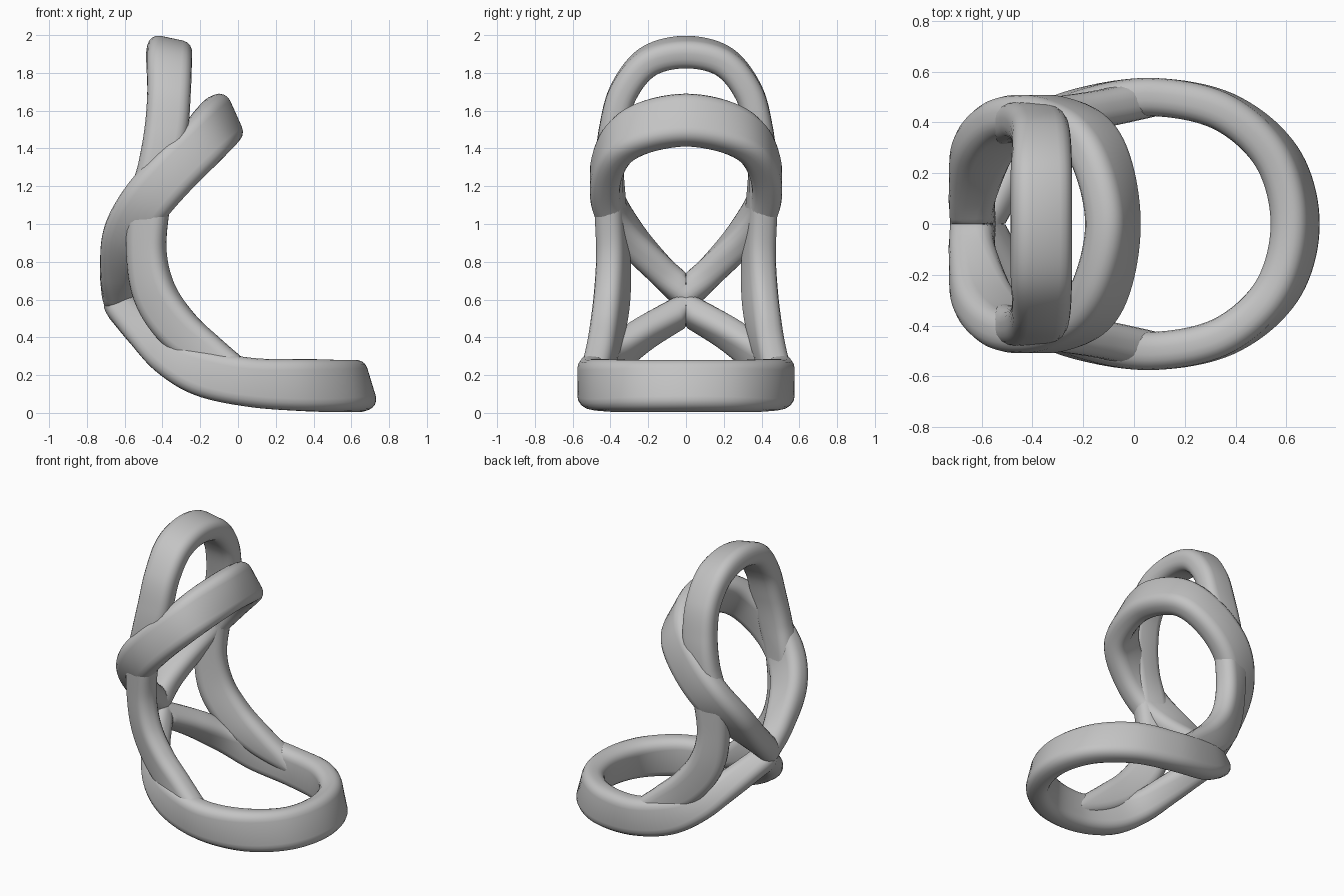
import bpy
import bmesh
from math import cos, sin, pi, radians
from mathutils import Vector

old = bpy.data.objects.get("Cube")
if old:
    bpy.data.objects.remove(old, do_unlink=True)

STEPS = 10      # rings between two path stations
CORNER = 5      # points around each rounded corner

grey = bpy.data.materials.new("plain_grey")
grey.use_nodes = True
shade = (0.55, 0.55, 0.55, 1)
grey.diffuse_color = shade
grey.node_tree.nodes["Principled BSDF"].inputs["Base Color"].default_value = shade


def station(x, y, z, tilt, width, lean=0):
    """Centre of the band, angle of its wide axis in xz, width, sideways lean."""
    return (x, y, z, tilt, width, lean)


def mirrored(s):
    return (s[0], -s[1], s[2], s[3], s[4], -s[5])


def smooth_path(stations):
    """Catmull-Rom through the stations, level across the mirror plane at the start."""
    last = [2 * a - b for a, b in zip(stations[-1], stations[-2])]
    pts = [mirrored(stations[1])] + stations + [last]
    path = []
    for i in range(1, len(pts) - 2):
        for k in range(STEPS):
            t = k / STEPS
            path.append([b + t * (c - a + t * (2*a - 5*b + 4*c - d + t * (3*b - a - 3*c + d))) / 2
                         for a, b, c, d in zip(*pts[i - 1:i + 3])])
    path.append(list(stations[-1]))
    return path


def rounded_section(width, thick):
    """Rounded rectangle: first coordinate along the wide axis."""
    r = thick * 0.4
    out = []
    for q, (su, sv) in enumerate([(1, 1), (-1, 1), (-1, -1), (1, -1)]):
        for k in range(CORNER):
            a = (q + k / (CORNER - 1)) * pi / 2
            out.append((su * (width / 2 - r) + r * cos(a),
                        sv * (thick / 2 - r) + r * sin(a)))
    return out


def band(name, stations, thick, meets_mirror=True):
    path = smooth_path(stations)
    centres = [Vector(p[:3]) for p in path]
    bm = bmesh.new()
    rings = []
    for i, p in enumerate(path):
        if i == 0:
            along = Vector((0, 1, 0))
        else:
            along = (centres[min(i + 1, len(path) - 1)] - centres[i - 1]).normalized()
        a = radians(p[3])
        wide = Vector((cos(a), p[5], sin(a)))
        wide = (wide - along * wide.dot(along)).normalized()
        flat = along.cross(wide)
        ring = []
        for u, v in rounded_section(p[4], thick):
            co = centres[i] + wide * u + flat * v
            # mitre the last ring on the mirror plane
            if meets_mirror and i == len(path) - 1:
                co -= along * (co.y / along.y)
            co.y = max(co.y, 0)
            ring.append(bm.verts.new(co))
        rings.append(ring)
    n = len(rings[0])
    for r0, r1 in zip(rings, rings[1:]):
        for j in range(n):
            bm.faces.new((r0[j], r0[(j + 1) % n], r1[(j + 1) % n], r1[j]))
    if not meets_mirror:
        bm.faces.new(rings[-1])
    bmesh.ops.recalc_face_normals(bm, faces=bm.faces)
    mesh = bpy.data.meshes.new(name)
    bm.to_mesh(mesh)
    bm.free()
    mesh.materials.append(grey)
    obj = bpy.data.objects.new(name, mesh)
    bpy.context.collection.objects.link(obj)
    mod = obj.modifiers.new("mirror", 'MIRROR')
    mod.use_axis = (False, True, False)
    mod.merge_threshold = 0.001
    bpy.ops.object.select_all(action='DESELECT')
    obj.select_set(True)
    bpy.context.view_layer.objects.active = obj
    bpy.ops.object.shade_smooth_by_angle(angle=radians(40))


# Base loop: flat ring in front, rising to a point at the rear
band("base_loop", [
    station(.635, 0, .142, 107, .275),
    station(.565, .26, .142, 105, .275),
    station(.36, .44, .147, 98, .275),
    station(.08, .5, .16, 92, .26),
    station(-.18, .465, .21, 76, .25),
    station(-.36, .385, .295, 62, .21),
    station(-.49, .22, .42, 42, .19),
    station(-.61, 0, .55, 25, .17),
], .15)

# Middle loop: leaning ring that drops to the same rear point
band("middle_loop", [
    station(-.083, 0, 1.55, 114, .28),
    station(-.12, .22, 1.51, 120, .28),
    station(-.2, .36, 1.42, 130, .27),
    station(-.35, .425, 1.27, 135, .27),
    station(-.49, .41, 1.11, 142, .27),
    station(-.59, .305, .94, 155, .25),
    station(-.635, .13, .75, 180, .19),
    station(-.635, 0, .63, 205, .17),
], .16)

# Tall arch: legs sweep forward and blend into the base loop
band("tall_arch", [
    station(-.365, 0, 1.91, -12, .24),
    station(-.365, .2, 1.86, -10, .24),
    station(-.365, .33, 1.7, -5, .23),
    station(-.38, .385, 1.5, -6, .23),
    station(-.42, .405, 1.3, -12, .22),
    station(-.47, .4, 1.1, -8, .22, .2),
    station(-.485, .385, .85, 5, .21, .4),
    station(-.44, .39, .63, 22, .23, .45),
    station(-.32, .415, .45, 45, .23, .3),
    station(-.15, .45, .31, 60, .2, .1),
    station(.07, .497, .175, 68, .12),
], .15, meets_mirror=False)
